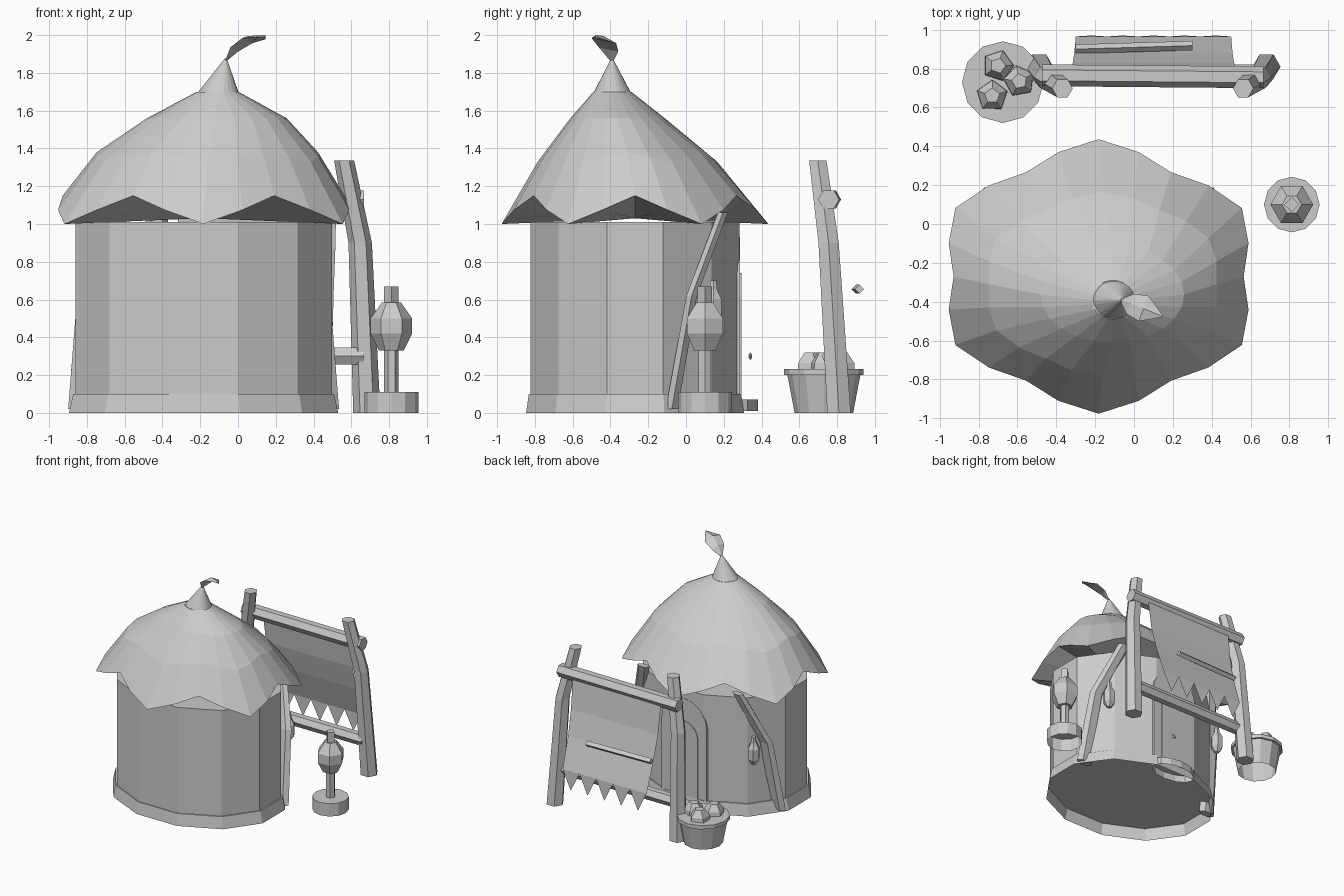
import bpy, bmesh, math
from mathutils import Vector

if "Cube" in bpy.data.objects:
    bpy.data.objects.remove(bpy.data.objects["Cube"], do_unlink=True)

grey = bpy.data.materials.new("plain_grey")
grey.use_nodes = True
COLOR = (0.6, 0.6, 0.6, 1)
grey.diffuse_color = COLOR
grey.node_tree.nodes["Principled BSDF"].inputs["Base Color"].default_value = COLOR

CX, CY = -0.182, -0.27      # hut centre
GX = 0.097                  # gate centre


def build(name, verts, faces):
    me = bpy.data.meshes.new(name)
    me.from_pydata([tuple(v) for v in verts], [], faces)
    me.materials.append(grey)
    ob = bpy.data.objects.new(name, me)
    bpy.context.collection.objects.link(ob)
    # consistent outward normals
    bm = bmesh.new()
    bm.from_mesh(me)
    bmesh.ops.recalc_face_normals(bm, faces=bm.faces)
    bm.to_mesh(me)
    bm.free()


def skin(name, rings, bottom=True):
    """Join equal-length rings of points into a tube, open below if asked."""
    n = len(rings[0])
    verts = [p for r in rings for p in r]
    faces = [(k * n + i, k * n + (i + 1) % n, (k + 1) * n + (i + 1) % n, (k + 1) * n + i)
             for k in range(len(rings) - 1) for i in range(n)]
    faces.append(tuple(range(len(verts) - n, len(verts))))
    if bottom:
        faces.append(tuple(range(n))[::-1])
    build(name, verts, faces)


def ring(x, y, z, rx, ry=None, n=6, phase=0.0):
    ry = rx if ry is None else ry
    return [(x + rx * math.cos(math.tau * i / n + phase),
             y + ry * math.sin(math.tau * i / n + phase), z) for i in range(n)]


def lathe(name, x, y, profile, n=6, phase=0.0, bottom=True):
    skin(name, [ring(x, y, z, r, None, n, phase) for r, z in profile], bottom)


def rod_x(name, a, b, r, n=6):
    """Prism running along x between two points."""
    def end(p):
        return [(p[0], p[1] + r * math.cos(math.tau * i / n), p[2] + r * math.sin(math.tau * i / n))
                for i in range(n)]
    skin(name, [end(a), end(b)])


def arch(name, half, height, y0, y1):
    """Round-topped plate facing the back."""
    pts = [(half, 0.1)] + [(half * math.cos(math.pi * i / 10),
                            height - half + half * math.sin(math.pi * i / 10))
                           for i in range(11)] + [(-half, 0.1)]
    skin(name, [[(CX + x, y, z) for x, z in pts] for y in (y0, y1)])


# hut walls and hollow plinth
P = math.radians(15)
skin("hut_wall", [ring(CX, CY, z, 0.703, 0.574, 12, P) for z in (0.1, 1.01)], False)
skin("hut_plinth", [ring(CX, CY, z, rx, ry, 12, P)
                    for z, rx, ry in ((0, 0.738, 0.597), (0.1, 0.715, 0.582))], False)

# thatched roof: six drooping tips, rings drifting towards the bent peak
N = 24


def roof_ring(x, y, z, rx, ry, dip=0.0, shrink=0.0):
    pts = []
    for i in range(N):
        a = math.tau * i / N
        t = abs((i % 4) - 2) / 2              # 1 at notches, 0 at tips
        s = 1 - shrink * t
        pts.append((x + rx * s * math.cos(a), y + ry * s * math.sin(a), z + dip * t))
    return pts


skin("roof", [
    roof_ring(CX, CY, 1.03, 0.02, 0.02),
    roof_ring(CX, CY, 1.0, 0.851, 0.706, 0.15, 0.123),
    roof_ring(-0.162, -0.31, 1.33, 0.63, 0.475, 0.05, 0.07),
    roof_ring(-0.112, -0.362, 1.56, 0.37, 0.25),
    roof_ring(-0.108, -0.39, 1.70, 0.11, 0.1)])
skin("roof_peak", [roof_ring(-0.105, -0.39, 1.68, 0.115, 0.106, 0.016, 0.06),
                   roof_ring(-0.065, -0.392, 1.875, 0.006, 0.006)])

# curled leaf on the peak
side = Vector((0.37, 0.93, 0))
leaf = []
for p, w in (((-0.065, -0.392, 1.865), 0.008), ((-0.02, -0.41, 1.935), 0.055),
             ((0.05, -0.435, 1.985), 0.07), ((0.145, -0.475, 1.99), 0.006)):
    c = Vector(p)
    leaf.append([c - side * w, c + Vector((0, 0, 0.01)), c + side * w - Vector((0, 0, w * 0.4)),
                 c - Vector((0, 0, 0.012))])
skin("peak_leaf", leaf)

# back door, frame, knob and step
arch("door_frame", 0.215, 0.93, 0.2, 0.287)
arch("door", 0.135, 0.74, 0.2, 0.294)
skin("door_knob", [[(CX + 0.05 + r * math.cos(a), y, 0.3 + r * math.sin(a))
                    for a in [math.tau * i / 6 for i in range(6)]]
                   for y, r in ((0.332, 0.01), (0.34, 0.022), (0.35, 0.01))])
skin("door_step", [ring(CX, 0.27, z, 0.2, 0.11, 12) for z in (0.01, 0.07)], False)

# leaning props with hanging lanterns on both sides of the hut
for s, tag in ((1, "left"), (-1, "right")):
    skin("leaning_prop_" + tag, [ring(CX + s * d, y, z, rx, ry, 6)
                                 for d, y, z, rx, ry in ((0.642, -0.075, 0.02, 0.075, 0.037),
                                                         (0.602, 0.03, 0.62, 0.068, 0.033),
                                                         (0.45, 0.195, 1.06, 0.055, 0.03))])
    lathe("hanging_lantern_" + tag, CX + s * 0.565, 0.145,
          [(0.02, 0.465), (0.05, 0.51), (0.05, 0.6), (0.024, 0.65), (0.018, 0.7)])

# gate: bent posts and cross beams
for s, tag in ((1, "left"), (-1, "right")):
    skin("gate_post_" + tag, [ring(GX + s * d, y, z, r, None, 6)
                              for d, y, z, r in ((0.585, 0.81, 0, 0.072),
                                                 (0.55, 0.755, 0.9, 0.062),
                                                 (0.465, 0.698, 1.335, 0.053))])
rod_x("gate_top_beam", (GX - 0.57, 0.765, 1.13), (GX + 0.57, 0.755, 1.13), 0.056)
rod_x("gate_low_beam", (GX - 0.57, 0.77, 0.3), (GX + 0.57, 0.77, 0.3), 0.052)

# hanging cloth, folded outwards, with pointed pennants along the lower edge
hang = ((-0.32, 0.52, 0.8, 1.1), (-0.315, 0.515, 0.83, 0.86),
        (-0.307, 0.507, 0.88, 0.655), (-0.3, 0.5, 0.965, 0.4))
build("banner_cloth", [(x, y, z) for x0, x1, y, z in hang for x in (x0, x1)],
      [(k, k + 1, k + 3, k + 2) for k in (0, 2, 4)])
TEETH = 5
step = 0.8 / TEETH
tooth_points = []
for i in range(TEETH):
    x = -0.3 + step * i
    tooth_points += [(x, 0.965, 0.4), (x + step, 0.965, 0.4), (x + step / 2, 0.97, 0.235)]
build("banner_pennants", tooth_points, [(3 * i, 3 * i + 1, 3 * i + 2) for i in range(TEETH)])
rod_x("banner_stick", (-0.3, 0.9, 0.655), (0.3, 0.918, 0.655), 0.024, 4)

# standing lamp
LX, LY = 0.812, 0.1
lathe("lamp_base", LX, LY, [(0.143, 0), (0.143, 0.11)], 12, 0, False)
lathe("lamp_pole", LX, LY, [(0.038, 0.11), (0.038, 0.36)])
lathe("lamp_body", LX, LY, [(0.065, 0.33), (0.11, 0.42), (0.11, 0.5), (0.05, 0.585)])
lathe("lamp_cap", LX, LY, [(0.038, 0.57), (0.038, 0.67)], 4)

# basket of lumpy goods
BX, BY = -0.675, 0.73
lathe("basket_body", BX, BY, [(0.155, 0), (0.195, 0.21)], 12, 0, False)
lathe("basket_rim", BX, BY, [(0.21, 0.2), (0.21, 0.232)], 12)
for i, (x, y, ph) in enumerate(((-0.70, 0.815, 0), (-0.59, 0.735, 0.5), (-0.73, 0.66, 0.3))):
    lathe("basket_fruit_%d" % (i + 1), x, y,
          [(0.083, 0.225), (0.08, 0.265), (0.04, 0.32)], 5, ph)
